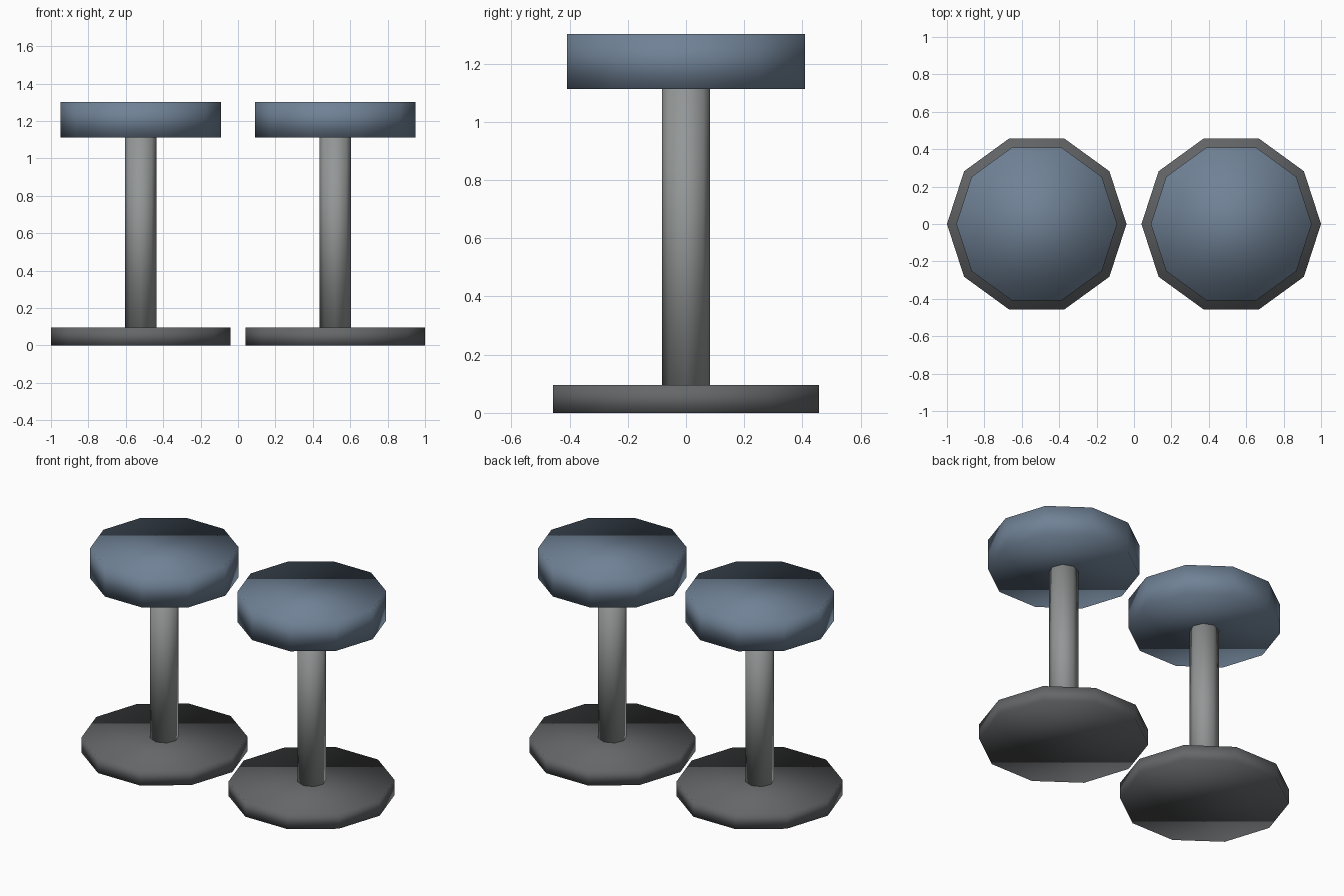
import bpy, bmesh
from math import cos, sin, tau

cube = bpy.data.objects.get("Cube")
if cube:
    bpy.data.objects.remove(cube, do_unlink=True)


def make_material(name, rgb):
    mat = bpy.data.materials.new(name)
    mat.use_nodes = True
    color = (*rgb, 1.0)
    mat.diffuse_color = color
    mat.node_tree.nodes["Principled BSDF"].inputs["Base Color"].default_value = color
    return mat


def prism(name, x, radius, sides, bottom, top, mat):
    """Fully smooth-shaded upright prism with a corner pointing along +x."""
    bm = bmesh.new()
    ring = [bm.verts.new((radius * cos(tau * i / sides),
                          radius * sin(tau * i / sides), 0)) for i in range(sides)]
    base = bm.faces.new(ring)
    lid = bmesh.ops.extrude_face_region(bm, geom=[base], use_keep_orig=True)["geom"]
    bmesh.ops.translate(bm, vec=(0, 0, top - bottom),
                        verts=[v for v in lid if isinstance(v, bmesh.types.BMVert)])
    bmesh.ops.recalc_face_normals(bm, faces=bm.faces)
    for face in bm.faces:
        face.smooth = True
    mesh = bpy.data.meshes.new(name)
    bm.to_mesh(mesh)
    bm.free()
    mesh.materials.append(mat)
    obj = bpy.data.objects.new(name, mesh)
    obj.location = (x, 0, bottom)
    bpy.context.collection.objects.link(obj)
    return obj


slate_blue = make_material("slate blue seat", (0.162, 0.223, 0.305))
dark_grey = make_material("dark grey base", (0.127, 0.133, 0.138))
light_grey = make_material("light grey metal", (0.296, 0.309, 0.309))

# Two matching stools: floor plate, post and cushion
for side, x in (("right", -0.52), ("left", 0.52)):
    prism(side + "_base", x, 0.48, 10, 0, 0.095, dark_grey)
    prism(side + "_post", x, 0.083, 8, 0.095, 1.112, light_grey)
    prism(side + "_seat", x, 0.43, 10, 1.112, 1.302, slate_blue)
